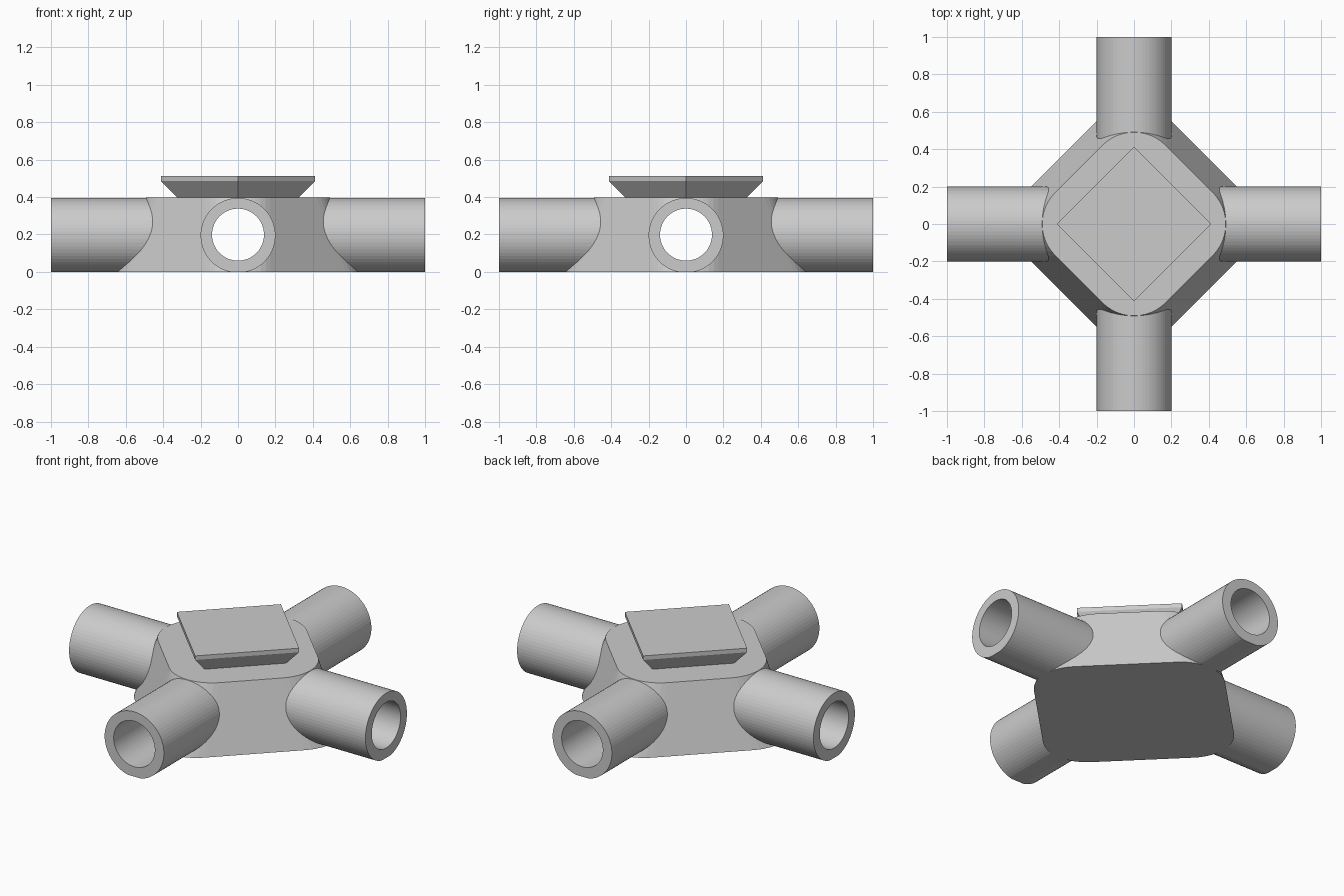
import bpy, bmesh, math
from math import sin, cos, pi

if "Cube" in bpy.data.objects:
    bpy.data.objects.remove(bpy.data.objects["Cube"])

grey = bpy.data.materials.new("plain grey")
grey.diffuse_color = (0.6, 0.6, 0.6, 1)
grey.use_nodes = True
grey.node_tree.nodes["Principled BSDF"].inputs["Base Color"].default_value = grey.diffuse_color


def loft(name, rings):
    """Closed solid through a list of equal-length point rings."""
    bm = bmesh.new()
    loops = [[bm.verts.new(p) for p in ring] for ring in rings]
    n = len(loops[0])
    for a, b in zip(loops, loops[1:]):
        for i in range(n):
            j = (i + 1) % n
            bm.faces.new((a[i], a[j], b[j], b[i]))
    bm.faces.new(loops[0][::-1])
    bm.faces.new(loops[-1])
    bmesh.ops.recalc_face_normals(bm, faces=bm.faces)
    mesh = bpy.data.meshes.new(name)
    bm.to_mesh(mesh)
    bm.free()
    mesh.materials.append(grey)
    ob = bpy.data.objects.new(name, mesh)
    bpy.context.collection.objects.link(ob)
    return ob


def diamond(reach, z, r=0.0, steps=12):
    """Square standing on its corner, with optional corner radius."""
    pts = []
    d = reach - r * math.sqrt(2)
    for k in range(4):
        c = k * pi / 2
        for i in range(steps + 1 if r else 1):
            a = c - pi / 4 + (pi / 2) * i / steps
            pts.append((d * cos(c) + r * cos(a), d * sin(c) + r * sin(a), z))
    return pts


def tube(name, along_y, radius, half, zc, n=64):
    """Rod along x or y, flattened where it would go below the floor."""
    def ring(e):
        out = []
        for i in range(n):
            a = 2 * pi * i / n
            s, z = radius * cos(a), max(0.0, zc + radius * sin(a))
            out.append((s, e, z) if along_y else (e, s, z))
        # merge nothing: flattened points stay distinct on the floor line
        return out
    return loft(name, [ring(-half), ring(half)])


def combine(target, helper, operation):
    helper.hide_render = True
    mod = target.modifiers.new(helper.name, 'BOOLEAN')
    mod.operation = operation
    mod.solver = 'EXACT'
    mod.object = helper
    bpy.context.view_layer.objects.active = target
    bpy.ops.object.modifier_apply(modifier=mod.name)
    bpy.data.objects.remove(helper)


# Tapered hub with rounded corners
hub = loft("pipe_junction", [diamond(0.75, 0, 0.245), diamond(0.59, 0.397, 0.24)])

# Four pipe arms, then the crossing bores right through
for along_y in (False, True):
    combine(hub, tube("arm", along_y, 0.2, 1.0, 0.195), 'UNION')
for along_y in (False, True):
    combine(hub, tube("bore", along_y, 0.139, 1.1, 0.199), 'DIFFERENCE')

# Flared square cap
loft("top_plate", [diamond(0.32, 0.39), diamond(0.325, 0.397),
                   diamond(0.413, 0.487), diamond(0.413, 0.512)])
